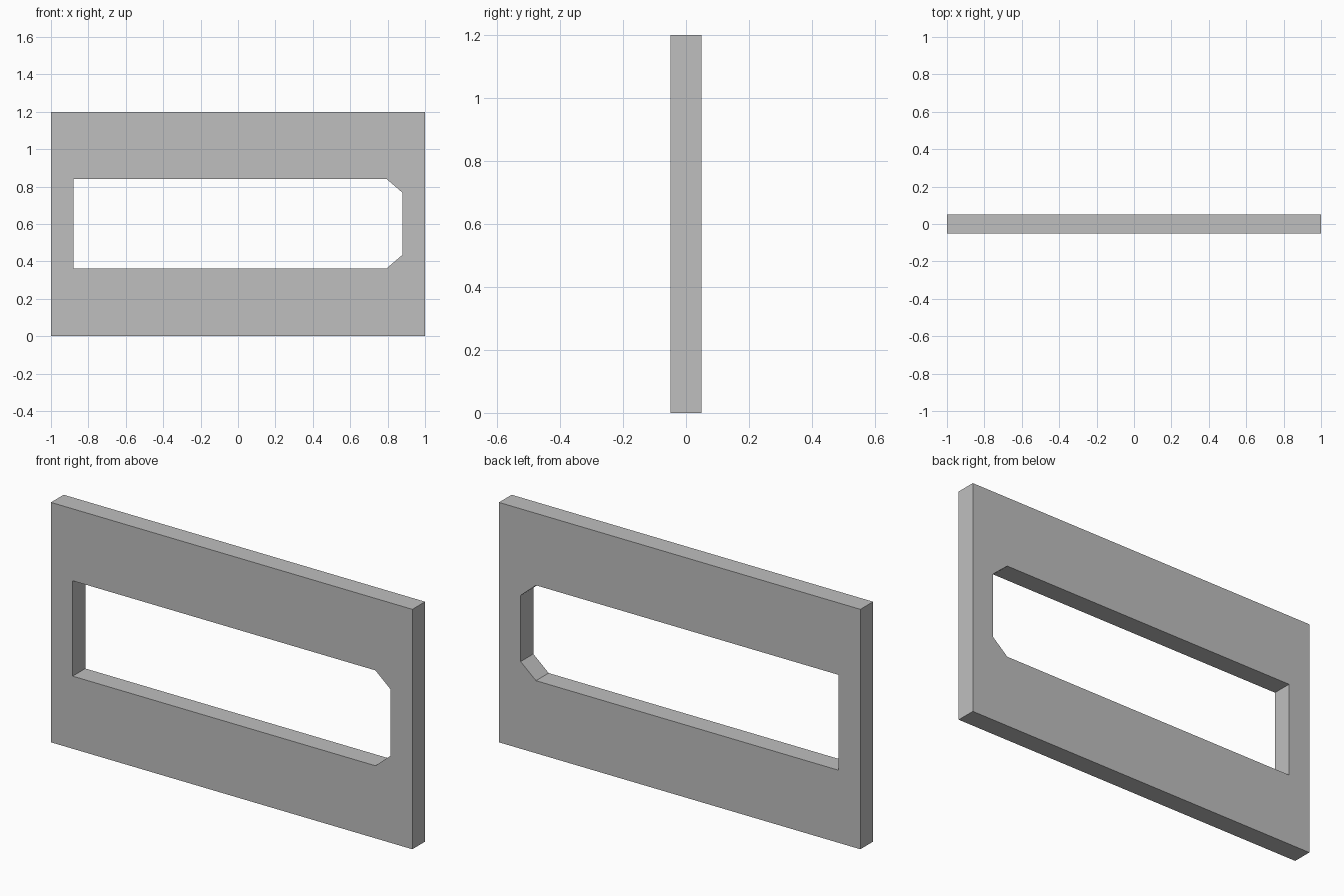
import bpy
import bmesh

cube = bpy.data.objects.get("Cube")
if cube:
    bpy.data.objects.remove(cube, do_unlink=True)

THICKNESS = 0.1

# Plain grey material
grey = bpy.data.materials.new("light_grey")
grey.use_nodes = True
colour = (0.52, 0.52, 0.52, 1)
grey.diffuse_color = colour
grey.node_tree.nodes["Principled BSDF"].inputs["Base Color"].default_value = colour

# Outer rectangle, and window with the two corners on the +x side cut off
outline = [(-1, 0), (1, 0), (1, 1.2), (-1, 1.2)]
window = [(-0.88, 0.363), (0.795, 0.363), (0.88, 0.436),
          (0.88, 0.767), (0.795, 0.84), (-0.88, 0.84)]


def add_loop(bm, points):
    verts = [bm.verts.new((x, -THICKNESS / 2, z)) for x, z in points]
    return [bm.edges.new((v, verts[(i + 1) % len(verts)])) for i, v in enumerate(verts)]


# Panel: fill between the two loops, then extrude to full thickness
bm = bmesh.new()
edges = add_loop(bm, outline) + add_loop(bm, window)
bmesh.ops.triangle_fill(bm, edges=edges, use_beauty=True, normal=(0, -1, 0))
result = bmesh.ops.extrude_face_region(bm, geom=bm.faces[:], use_keep_orig=True)
moved = [g for g in result["geom"] if isinstance(g, bmesh.types.BMVert)]
bmesh.ops.translate(bm, verts=moved, vec=(0, THICKNESS, 0))
bmesh.ops.recalc_face_normals(bm, faces=bm.faces[:])

mesh = bpy.data.meshes.new("window_panel")
bm.to_mesh(mesh)
bm.free()
mesh.materials.append(grey)
panel = bpy.data.objects.new("window_panel", mesh)
bpy.context.collection.objects.link(panel)
